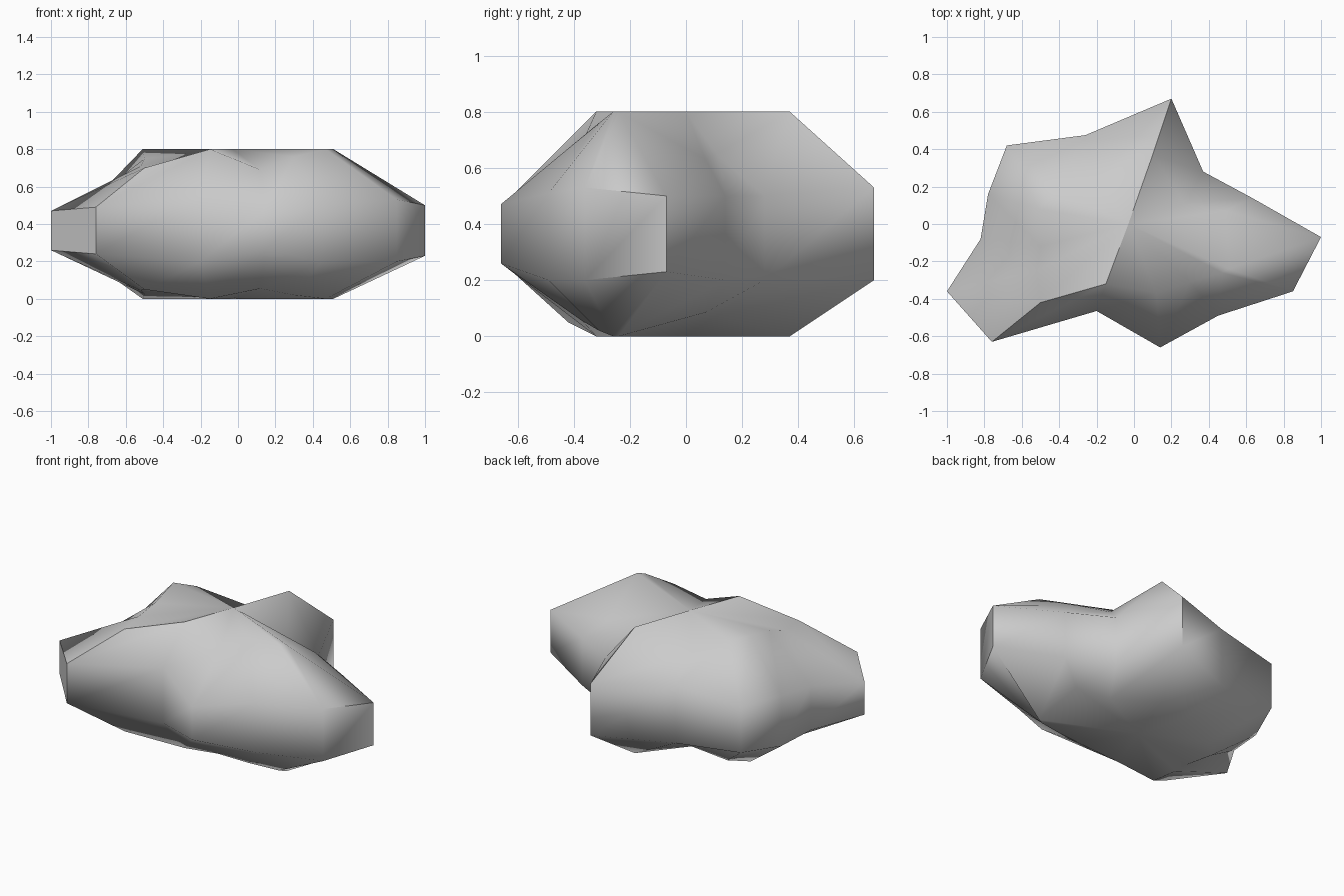
import bpy
import bmesh
import math

default_cube = bpy.data.objects.get("Cube")
if default_cube:
    bpy.data.objects.remove(default_cube, do_unlink=True)

# One flat stone colour
stone = bpy.data.materials.new("stone_grey")
stone.use_nodes = True
stone_colour = (0.6, 0.6, 0.6, 1)
stone.diffuse_color = stone_colour
stone.node_tree.nodes["Principled BSDF"].inputs["Base Color"].default_value = stone_colour

HEIGHT = 0.8

# Spokes around the rock, counterclockwise from above:
# (outline x, outline y, lower rim z, upper rim z), (shoulder x, y, z)
spokes = [
    ((-1, -.36, .26, .47), (-.52, -.25, .71)),
    ((-.76, -.63, .24, .49), (-.5, -.42, .7)),
    ((-.2, -.465, .2, .55), (-.15, -.32, .8)),
    ((.14, -.66, .26, .47), (.12, -.37, .69)),
    ((.45, -.49, .2, .51), (.3, -.31, .76)),
    ((.85, -.36, .2, .53), (.47, -.26, .8)),
    ((1, -.07, .23, .5), (.51, -.24, .8)),
    ((.63, .14, .2, .5), (.49, .07, .63)),
    ((.37, .28, .2, .5), (.27, .11, .65)),
    ((.2, .67, .2, .53), (.1, .37, .8)),
    ((-.26, .475, .2, .57), (-.2, .23, .66)),
    ((-.68, .42, .23, .52), (-.41, .17, .77)),
    ((-.78, .16, .2, .52), (-.51, .08, .8)),
    ((-.82, -.08, .22, .5), (-.5, -.12, .75)),
]

bm = bmesh.new()


def ring(points):
    """Add one closed ring of vertices."""
    return [bm.verts.new(point) for point in points]


def band(lower, upper):
    """Join two rings with quads."""
    count = len(lower)
    for i in range(count):
        j = (i + 1) % count
        bm.faces.new((lower[i], lower[j], upper[j], upper[i]))


def cap(edge_ring, centre):
    """Close a ring with a fan of triangles."""
    count = len(edge_ring)
    for i in range(count):
        bm.faces.new((edge_ring[i], edge_ring[(i + 1) % count], centre))


# The underside repeats the shoulders, with shallower valleys
underside = ring((x, y, (HEIGHT - z) * 0.5) for _, (x, y, z) in spokes)
lower_rim = ring((x, y, low) for (x, y, low, high), _ in spokes)
upper_rim = ring((x, y, high) for (x, y, low, high), _ in spokes)
shoulder = ring(point for _, point in spokes)
summit = bm.verts.new((-.03, 0, HEIGHT))
base_centre = bm.verts.new((-.03, 0, 0))

band(underside, lower_rim)
band(lower_rim, upper_rim)
band(upper_rim, shoulder)
cap(shoulder, summit)
cap(underside, base_centre)
bmesh.ops.recalc_face_normals(bm, faces=bm.faces[:])

# Crisp ridge across the top, from the back point to the front wing,
# and crisp borders around the flat ends of the two side points
ridge = [lower_rim[9], upper_rim[9], shoulder[9], summit,
         shoulder[2], shoulder[1], upper_rim[1]]
wing_end = [lower_rim[0], lower_rim[1], upper_rim[1], upper_rim[0], lower_rim[0]]
tip_end = [lower_rim[5], lower_rim[6], upper_rim[6], upper_rim[5]]
bm.verts.index_update()
crisp_pairs = [{a.index, b.index}
               for path in (ridge, wing_end, tip_end)
               for a, b in zip(path, path[1:])]

mesh = bpy.data.meshes.new("rock")
bm.to_mesh(mesh)
bm.free()
mesh.materials.append(stone)
rock = bpy.data.objects.new("rock", mesh)
bpy.context.collection.objects.link(rock)

# Smooth shading, then mark the crisp edges as sharp
bpy.ops.object.select_all(action="DESELECT")
rock.select_set(True)
bpy.context.view_layer.objects.active = rock
bpy.ops.object.shade_smooth_by_angle(angle=math.radians(65))
for edge in mesh.edges:
    if set(edge.vertices) in crisp_pairs:
        edge.use_edge_sharp = True
